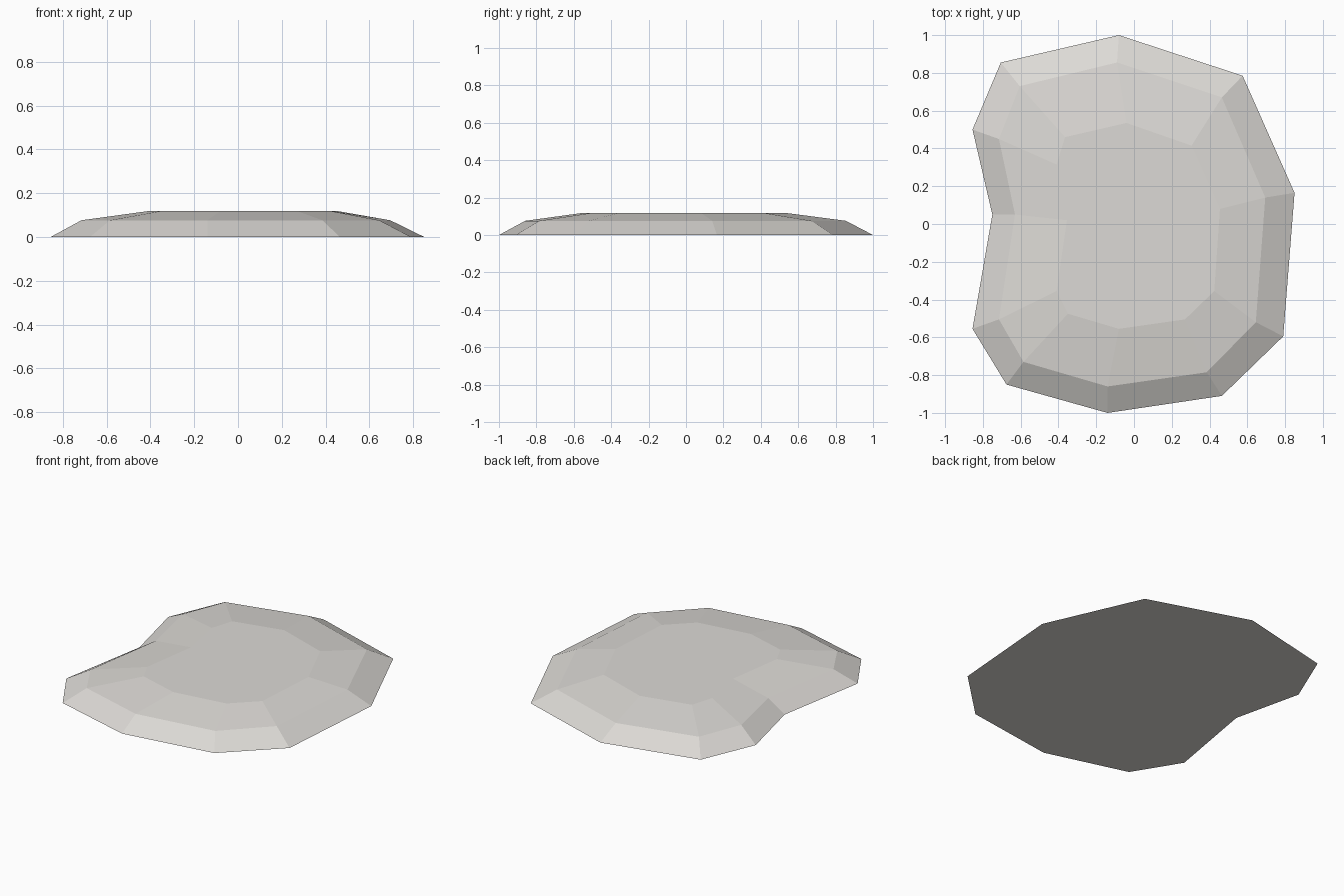
import bpy, bmesh

cube = bpy.data.objects.get("Cube")
if cube:
    bpy.data.objects.remove(cube, do_unlink=True)

# Pale stone colour
stone = bpy.data.materials.new("pale_grey_stone")
stone.use_nodes = True
colour = (0.72, 0.70, 0.67, 1)
stone.diffuse_color = colour
stone.node_tree.nodes["Principled BSDF"].inputs["Base Color"].default_value = colour

# Kidney-shaped outlines: ground edge, bevel shoulder, flat top
ground = [(-.08, 1), (.575, .785), (.85, .165), (.79, -.595), (.465, -.91), (-.14, -1),
          (-.675, -.85), (-.855, -.555), (-.75, .05), (-.855, .5), (-.705, .855)]
shoulder = [(-.09, .855), (.465, .67), (.695, .14), (.645, -.52), (.385, -.785), (-.14, -.86),
            (-.585, -.73), (-.715, -.505), (-.63, .05), (-.715, .45), (-.605, .73)]
crown = [(-.04, .535), (.305, .415), (.455, .08), (.425, -.355), (.27, -.505), (-.08, -.555),
         (-.35, -.475), (-.41, -.355), (-.355, .02), (-.41, .315), (-.365, .46)]

# Loft the outlines into a faceted slab
bm = bmesh.new()
rings = [[bm.verts.new((x, y, z)) for x, y in outline]
         for outline, z in ((ground, 0), (shoulder, .076), (crown, .118))]
for low, high in zip(rings, rings[1:]):
    for i in range(len(low)):
        bm.faces.new((low[i - 1], low[i], high[i], high[i - 1]))
bm.faces.new(rings[0])
bm.faces.new(rings[-1])
bmesh.ops.recalc_face_normals(bm, faces=bm.faces)

mesh = bpy.data.meshes.new("flat_stone")
bm.to_mesh(mesh)
bm.free()
mesh.materials.append(stone)
bpy.context.collection.objects.link(bpy.data.objects.new("flat_stone", mesh))
